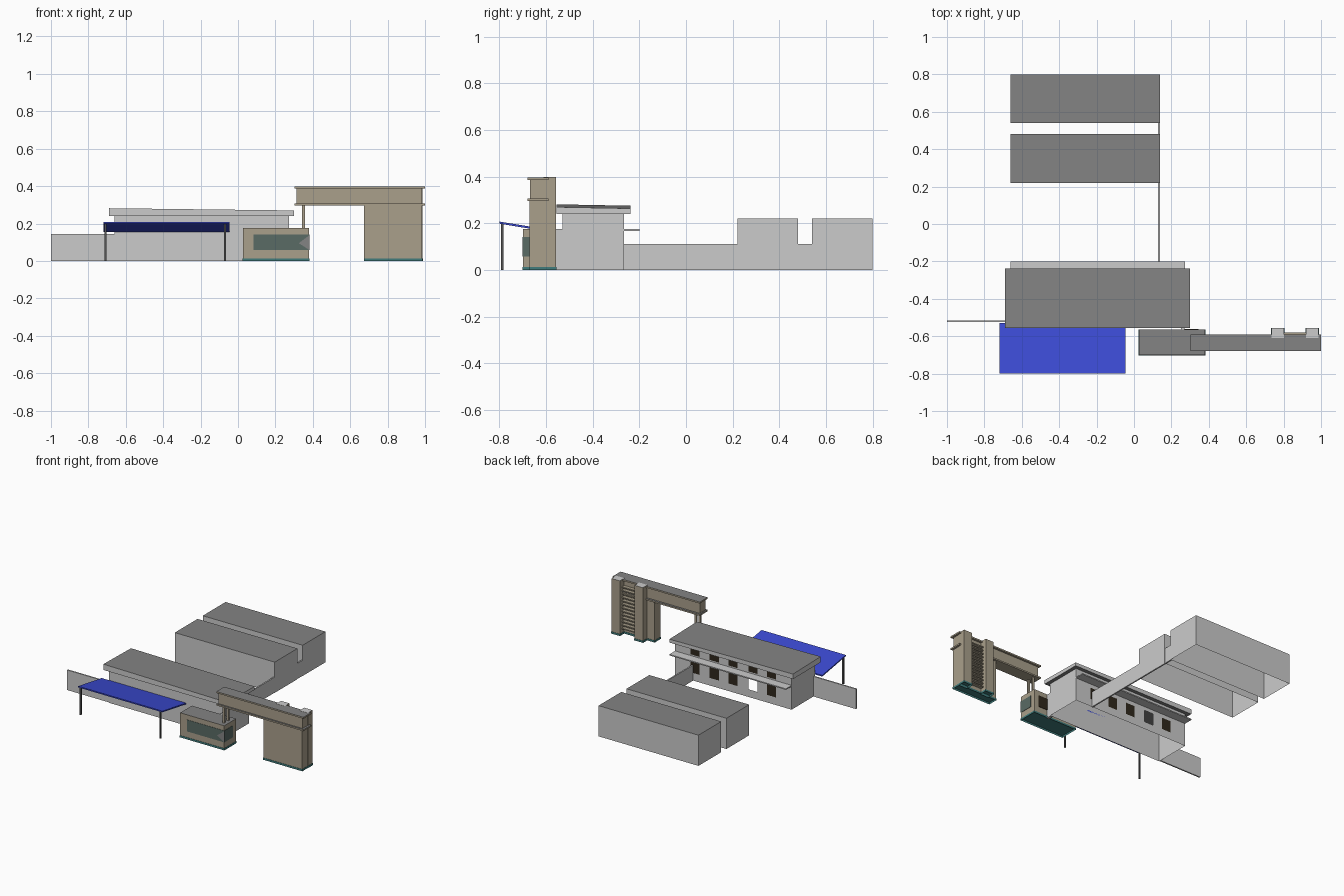
import bpy, bmesh
from mathutils import Vector

if "Cube" in bpy.data.objects:
    bpy.data.objects.remove(bpy.data.objects["Cube"])


def material(name, rgb):
    m = bpy.data.materials.new(name)
    m.diffuse_color = (*rgb, 1)
    m.use_nodes = True
    m.node_tree.nodes["Principled BSDF"].inputs["Base Color"].default_value = m.diffuse_color
    return m


WALL = material("light grey wall", (0.60, 0.60, 0.60))
ROOF = material("dark grey roof", (0.23, 0.23, 0.23))
TAN = material("tan stone", (0.40, 0.35, 0.26))
TEAL = material("teal plinth", (0.05, 0.20, 0.20))
GLASS = material("green grey glass", (0.10, 0.145, 0.13))
BROWN = material("dark brown window", (0.028, 0.021, 0.012))
BLUE = material("blue canopy", (0.045, 0.07, 0.66))
POST = material("post grey", (0.09, 0.09, 0.09))


def finish(name, bm, mats):
    me = bpy.data.meshes.new(name)
    bm.to_mesh(me)
    bm.free()
    for m in mats:
        me.materials.append(m)
    ob = bpy.data.objects.new(name, me)
    bpy.context.collection.objects.link(ob)
    return ob


def box_bm(x, y, z):
    bm = bmesh.new()
    bmesh.ops.create_cube(bm, size=1)
    for v in bm.verts:
        v.co = Vector([r[0] if c < 0 else r[1] for r, c in zip((x, y, z), v.co)])
    return bm


def box(name, x, y, z, side, top=None, bottom=None, open_bottom=False, shape=None):
    """Box from ranges; top and bottom may have their own colour; shape moves z."""
    bm = box_bm(x, y, z)
    bm.normal_update()
    for f in list(bm.faces):
        if f.normal.z > 0.5:
            f.material_index = 1
        elif f.normal.z < -0.5:
            f.material_index = 2
            if open_bottom:
                bmesh.ops.delete(bm, geom=[f], context='FACES_ONLY')
    if shape:
        for v in bm.verts:
            v.co.z = shape(v.co)
    return finish(name, bm, [side, top or side, bottom or side])


# Rear blocks and the low boundary walls
for i, y in enumerate(((0.22, 0.48), (0.54, 0.80))):
    box(f"rear_block_{i + 1}", (-0.66, 0.14), y, (0, 0.222), WALL, ROOF, open_bottom=True)
box("side_boundary_wall", (0.128, 0.138), (-0.27, 0.54), (0, 0.112), WALL)
box("left_boundary_wall", (-1.0, -0.66), (-0.525, -0.515), (0, 0.145), WALL)
box("link_wall", (0.25, 0.27), (-0.57, -0.53), (0, 0.175), WALL)

# Main building: open shell, back wall cut into window faces
COLUMNS = (0.113, -0.04, -0.19, -0.35, -0.50)
ROWS = ((0.055, 0.14), (0.185, 0.225))
HALF = 0.037
bm = box_bm((-0.66, 0.273), (-0.53, -0.265), (0, 0.24))
bm.normal_update()
bmesh.ops.delete(bm, geom=[f for f in bm.faces if abs(f.normal.z) > 0.5], context='FACES_ONLY')


def slice_back(point, normal):
    back = [f for f in bm.faces if f.normal.y > 0.5]
    geom = back + list({e for f in back for e in f.edges}) + list({v for f in back for v in f.verts})
    bmesh.ops.bisect_plane(bm, geom=geom, plane_co=point, plane_no=normal)
    bm.normal_update()


for c in COLUMNS:
    for s in (-HALF, HALF):
        slice_back((c + s, 0, 0), (1, 0, 0))
for row in ROWS:
    for h in row:
        slice_back((0, 0, h), (0, 0, 1))
opening = []
for f in bm.faces:
    p = f.calc_center_median()
    if f.normal.y > 0.5:
        for i, c in enumerate(COLUMNS):
            for j, (lo, hi) in enumerate(ROWS):
                if abs(p.x - c) < HALF and lo < p.z < hi:
                    f.material_index = 1
                    if i == 3 and j == 0:
                        opening.append(f)
bmesh.ops.delete(bm, geom=opening, context='FACES_ONLY')
finish("main_building", bm, [WALL, BROWN])

# Main roof: eaves slab and gently tilted cover, plus the rear awning
box("roof_eaves", (-0.69, 0.30), (-0.555, -0.238), (0.24, 0.264), WALL, ROOF, ROOF)


def tilt(co):
    if co.z < 0.265:
        return co.z
    return 0.273 - 0.006 * (co.x + 0.2) / 0.5 - 0.003 * (co.y + 0.4) / 0.16


box("roof_cover", (-0.69, 0.30), (-0.555, -0.238), (0.264, 0.28), WALL, ROOF, shape=tilt)
box("rear_awning", (-0.66, 0.273), (-0.265, -0.20), (0.168, 0.176), WALL)

# Blue canopy sloping back to the building, on two posts
box("canopy", (-0.72, -0.045), (-0.80, -0.53), (0, 0.009), BLUE,
    shape=lambda co: co.z + 0.199 - 0.165 * (co.y + 0.80))
for n, x in (("left", -0.708), ("right", -0.07)):
    box(f"canopy_post_{n}", (x - 0.005, x + 0.005), (-0.793, -0.783), (0, 0.198), POST)

# Guard house with plinth and wraparound glass
box("guard_house", (0.027, 0.38), (-0.70, -0.565), (0.014, 0.177), TAN, ROOF, open_bottom=True)
box("guard_house_plinth", (0.025, 0.382), (-0.702, -0.563), (0, 0.014), TEAL, open_bottom=True)
box("guard_front_glass", (0.083, 0.382), (-0.702, -0.698), (0.058, 0.142), GLASS)
box("guard_side_glass", (0.378, 0.382), (-0.702, -0.60), (0.058, 0.142), GLASS)
box("guard_rear_window", (0.27, 0.345), (-0.567, -0.562), (0.058, 0.142), BROWN)
bm = bmesh.new()
bm.faces.new([bm.verts.new(p) for p in
              ((0.325, -0.7035, 0.095), (0.382, -0.7035, 0.058), (0.382, -0.7035, 0.138))])
finish("guard_glass_corner", bm, [ROOF])

# Gate: solid pier, beam with two cornices, rear pilasters and louvres
box("gate_pier", (0.675, 0.985), (-0.672, -0.605), (0.014, 0.30), TAN, open_bottom=True)
box("gate_pier_plinth", (0.673, 0.987), (-0.674, -0.603), (0, 0.014), TEAL, open_bottom=True)
box("gate_beam", (0.313, 0.985), (-0.668, -0.605), (0.30, 0.388), TAN, bottom=ROOF)
for n, z in (("lower", (0.296, 0.307)), ("upper", (0.386, 0.397))):
    box(f"gate_cornice_{n}", (0.303, 1.0), (-0.68, -0.59), z, TAN, ROOF)
for n, x in (("inner", (0.735, 0.802)), ("outer", (0.92, 0.987))):
    box(f"gate_pilaster_{n}", x, (-0.61, -0.557), (0.014, 0.398), TAN, WALL, open_bottom=True)
    box(f"gate_pilaster_plinth_{n}", (x[0] - 0.002, x[1] + 0.002), (-0.61, -0.555),
        (0, 0.014), TEAL, open_bottom=True)
for i in range(13):
    z = 0.04 + i * 0.025
    box(f"gate_louvre_{i + 1}", (0.802, 0.92), (-0.606, -0.58), (z, z + 0.008), TAN)
for n, y in (("front", -0.66), ("rear", -0.615)):
    box(f"beam_post_{n}", (0.343, 0.358), (y - 0.007, y + 0.007), (0.175, 0.298), TAN)
